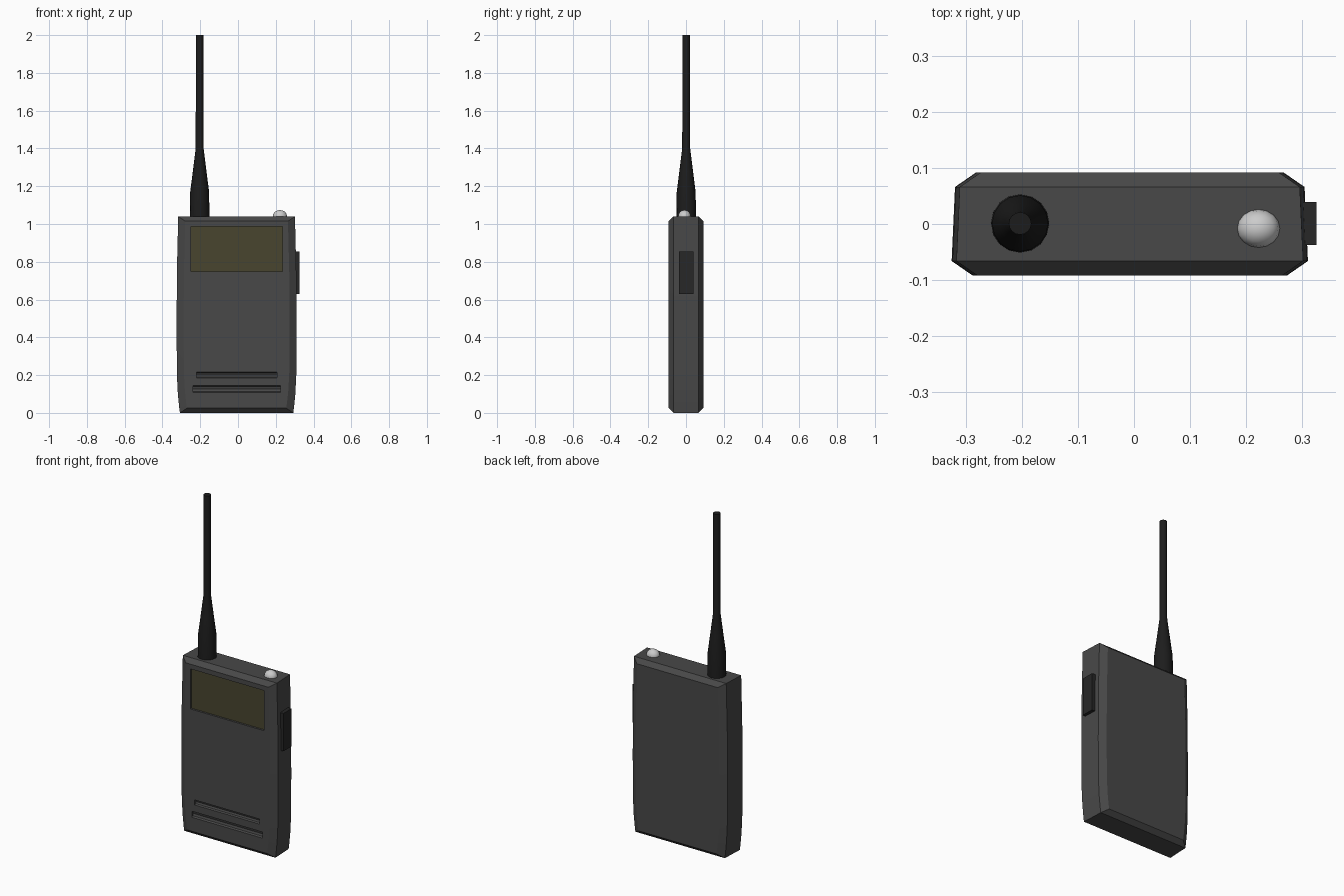
import bpy, bmesh, math

if "Cube" in bpy.data.objects:
    bpy.data.objects.remove(bpy.data.objects["Cube"])

CX = -0.0075  # body centre line; the side button evens out the width


def paint(obj, rgb):
    mat = bpy.data.materials.new(obj.name + "_colour")
    mat.diffuse_color = (*rgb, 1)
    mat.use_nodes = True
    mat.node_tree.nodes["Principled BSDF"].inputs["Base Color"].default_value = mat.diffuse_color
    obj.data.materials.clear()
    obj.data.materials.append(mat)


def smooth(obj, angle=30):
    bpy.ops.object.select_all(action='DESELECT')
    obj.select_set(True)
    bpy.context.view_layer.objects.active = obj
    bpy.ops.object.shade_smooth_by_angle(angle=math.radians(angle))


def loft(name, rings):
    """Skin a list of equal-length closed rings and cap both ends."""
    bm = bmesh.new()
    loops = [[bm.verts.new(p) for p in ring] for ring in rings]
    n = len(loops[0])
    for a, b in zip(loops, loops[1:]):
        for i in range(n):
            j = (i + 1) % n
            bm.faces.new((a[i], a[j], b[j], b[i]))
    bm.faces.new(loops[0])
    bm.faces.new(loops[-1])
    bmesh.ops.recalc_face_normals(bm, faces=bm.faces)
    mesh = bpy.data.meshes.new(name)
    bm.to_mesh(mesh)
    bm.free()
    obj = bpy.data.objects.new(name, mesh)
    bpy.context.collection.objects.link(obj)
    return obj


def box(name, x0, x1, y0, y1, z0, z1):
    return loft(name, [[(x0, y, z0), (x1, y, z0), (x1, y, z1), (x0, y, z1)] for y in (y0, y1)])


def disc(cx, cy, z, r, n=16):
    return [(cx + r * math.cos(2 * math.pi * i / n), cy + r * math.sin(2 * math.pi * i / n), z)
            for i in range(n)]


# Body: gently bulging outline, chamfered front and back
PROFILE = [(0.300, 0), (0.304, 0.03), (0.311, 0.10), (0.316, 0.20), (0.3175, 0.45),
           (0.316, 0.75), (0.309, 1.04)]


def outline(y, inset, drop, narrow):
    side = [(w - inset - narrow, drop + z * (1.04 - 2 * drop) / 1.04) for w, z in PROFILE]
    return ([(CX + w, y, z) for w, z in side] + [(CX - w, y, z) for w, z in reversed(side)])


body = loft("body", [outline(-0.0915, 0.037, 0.025, 0), outline(-0.066, 0, 0, 0),
                     outline(0.066, 0, 0, 0.006), outline(0.0915, 0.037, 0.025, 0.006)])

# Screen recess and speaker slots cut into the front
cutters = [box("screen_cutter", -0.249, 0.235, -0.12, -0.078, 0.749, 0.987)]
for z, h, half in ((0.201, 0.015, 0.213), (0.126, 0.018, 0.232)):
    section = [(-0.0915 + 0.014 * math.cos(a), z + h * math.sin(a))
               for a in (2 * math.pi * i / 8 for i in range(8))]
    cutters.append(loft("slot_cutter", [[(CX + s * half, y, zz) for y, zz in section]
                                        for s in (-1, 1)]))
bpy.context.view_layer.objects.active = body
for cutter in cutters:
    cutter.hide_render = True
    mod = body.modifiers.new("cut", 'BOOLEAN')
    mod.operation = 'DIFFERENCE'
    mod.solver = 'EXACT'
    mod.object = cutter
    bpy.ops.object.modifier_apply(modifier=mod.name)
    bpy.data.objects.remove(cutter)
smooth(body, 20)
paint(body, (0.065, 0.065, 0.065))

# Display panel
screen = box("screen", -0.249, 0.235, -0.080, -0.072, 0.749, 0.987)
paint(screen, (0.065, 0.06, 0.028))

# Side talk button
button = box("talk_button", 0.29, 0.325, -0.037, 0.039, 0.63, 0.855)
paint(button, (0.02, 0.02, 0.02))

# Antenna
antenna = loft("antenna", [disc(-0.203, 0.001, z, r) for z, r in
                           ((1.03, 0.052), (1.17, 0.050), (1.28, 0.036), (1.40, 0.021), (2.0, 0.020))])
smooth(antenna)
paint(antenna, (0.012, 0.012, 0.012))

# Top knob
bpy.ops.mesh.primitive_uv_sphere_add(segments=16, ring_count=8, radius=1, location=(0.222, -0.008, 1.04))
knob = bpy.context.object
knob.name = "top_knob"
knob.scale = (0.038, 0.034, 0.034)
smooth(knob)
paint(knob, (0.6, 0.6, 0.6))
